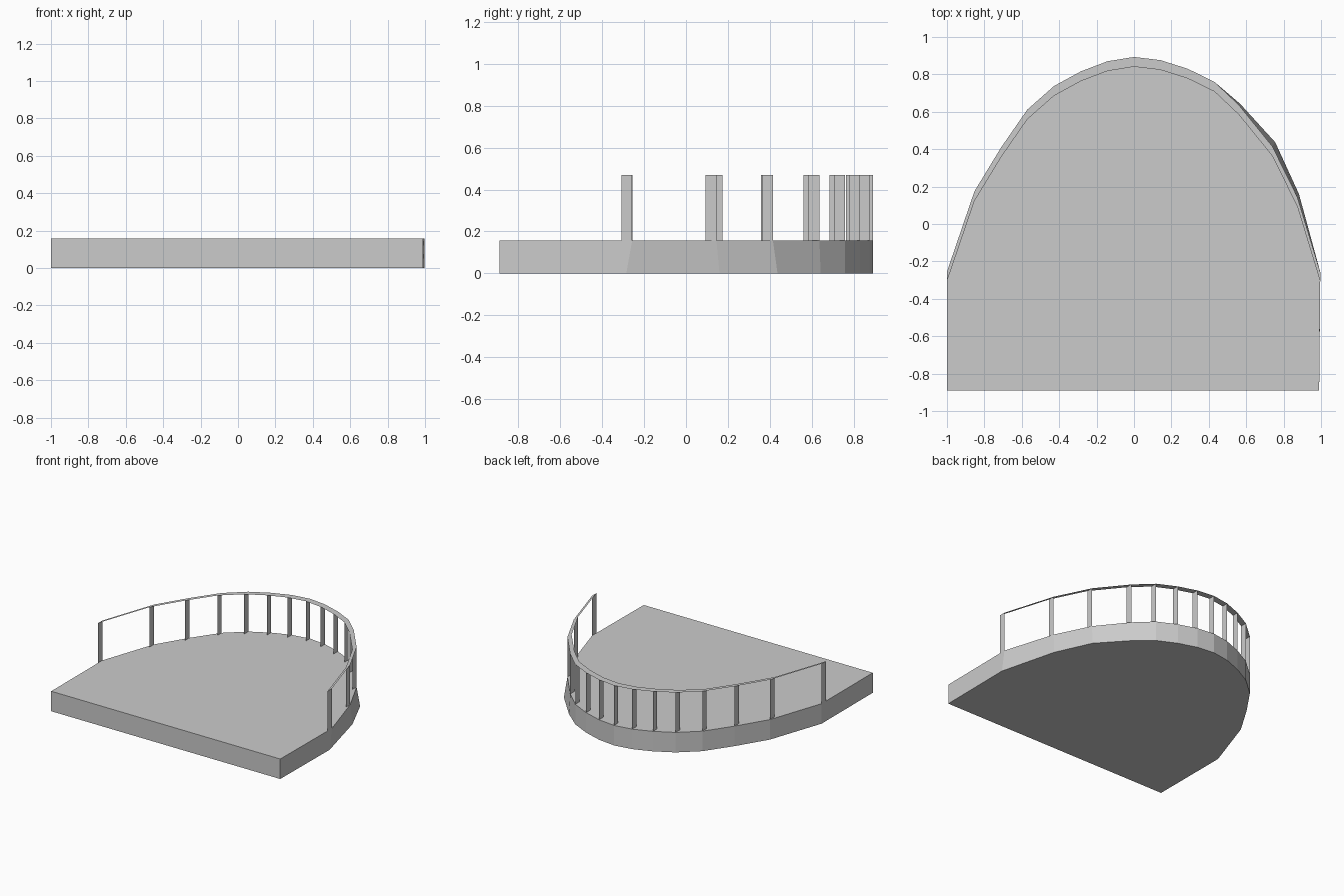
import bpy, bmesh

if "Cube" in bpy.data.objects:
    bpy.data.objects.remove(bpy.data.objects["Cube"])

TOP, RAIL, DEPTH, FRONT = 0.157, 0.47, 0.052, -0.89

# Rounded back edge, left to right: rail and slab top follow it
arc = [(-1, -0.255), (-0.853, 0.175), (-0.71, 0.41), (-0.57, 0.612), (-0.427, 0.738),
       (-0.284, 0.816), (-0.142, 0.87), (0, 0.893), (0.142, 0.876), (0.287, 0.83),
       (0.43, 0.76), (0.56, 0.637), (0.74, 0.415), (0.873, 0.145), (0.996, -0.257)]
# The right side of the slab flares slightly at the foot
foot = arc[:11] + [(0.567, 0.643), (0.755, 0.437), (0.882, 0.16), (0.996, -0.285)]


def make(name, build):
    bm = bmesh.new()
    build(bm)
    me = bpy.data.meshes.new(name)
    bm.to_mesh(me)
    bm.free()
    ob = bpy.data.objects.new(name, me)
    bpy.context.collection.objects.link(ob)
    return ob


def build_slab(bm):
    corners = [(0.99, FRONT), (-1, FRONT)]
    lo = [bm.verts.new((x, y, 0)) for x, y in foot + corners]
    hi = [bm.verts.new((x, y, TOP)) for x, y in arc + corners]
    n = len(lo)
    for i in range(n):
        j = (i + 1) % n
        bm.faces.new((lo[i], lo[j], hi[j], hi[i]))
    bm.faces.new(hi)
    bm.faces.new(lo[::-1])
    bmesh.ops.recalc_face_normals(bm, faces=bm.faces)


def build_rail(bm):
    outer = [bm.verts.new((x, y, RAIL)) for x, y in arc]
    inner = [bm.verts.new((x, y - DEPTH, RAIL)) for x, y in arc]
    for i in range(len(arc) - 1):
        bm.faces.new((inner[i], inner[i + 1], outer[i + 1], outer[i]))


def build_post(x, y):
    def build(bm):
        bm.faces.new([bm.verts.new(p) for p in (
            (x, y - DEPTH, TOP), (x, y, TOP), (x, y, RAIL), (x, y - DEPTH, RAIL))])
    return build


# Balcony floor
make("balcony_floor", build_slab)
# Flat ribbon handrail
make("handrail", build_rail)
# Thin plate balusters, one at each bend
for k, (x, y) in enumerate(arc):
    make(f"baluster_{k + 1}", build_post(x, y))
